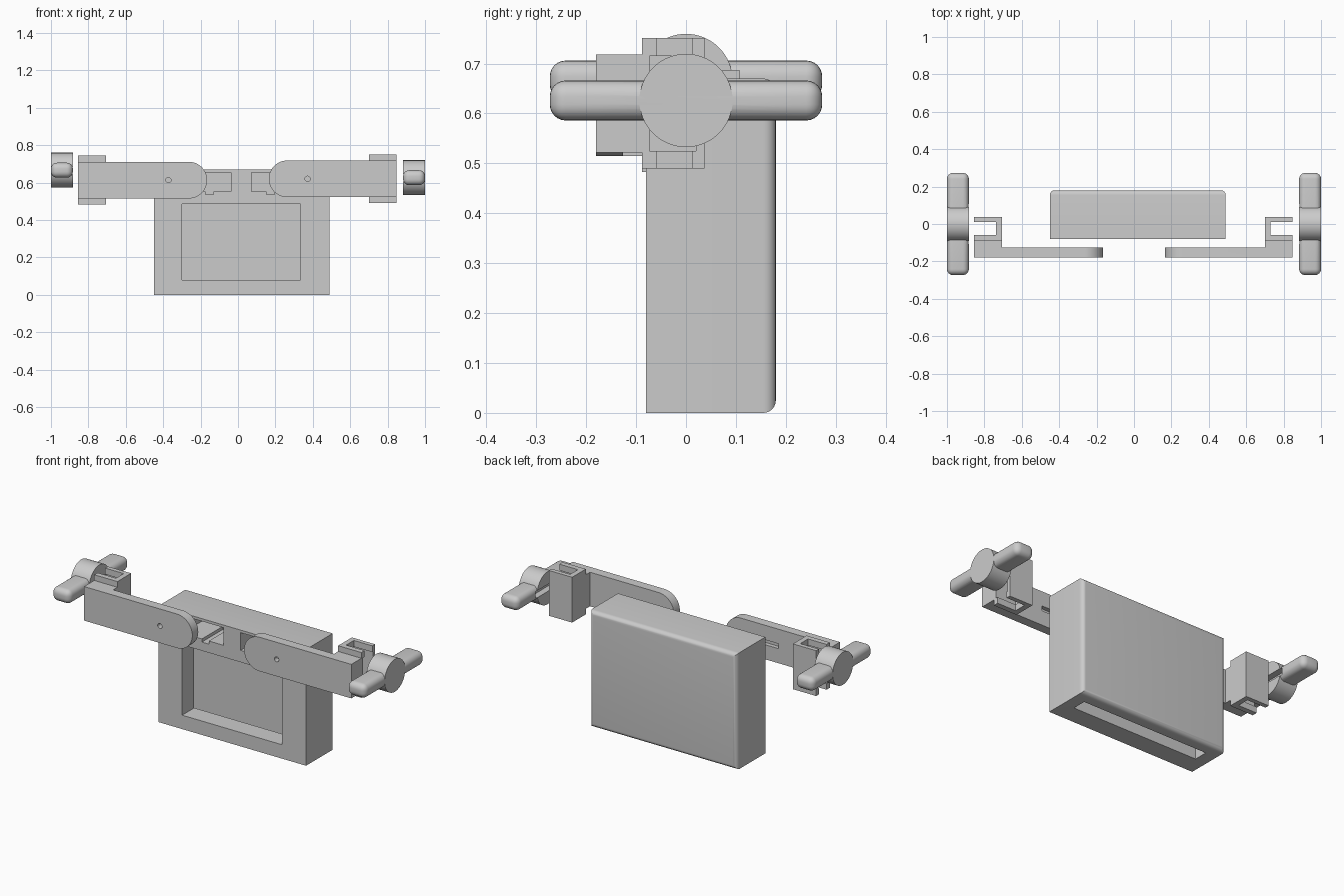
import bpy, bmesh, math
from mathutils import Matrix

if "Cube" in bpy.data.objects:
    bpy.data.objects.remove(bpy.data.objects["Cube"], do_unlink=True)

GREY = (0.6, 0.6, 0.6, 1)
mat = bpy.data.materials.new("plain grey")
mat.use_nodes = True
mat.diffuse_color = GREY
mat.node_tree.nodes["Principled BSDF"].inputs["Base Color"].default_value = GREY


def finish(name, bm):
    me = bpy.data.meshes.new(name)
    bmesh.ops.recalc_face_normals(bm, faces=bm.faces)
    bm.to_mesh(me)
    bm.free()
    me.materials.append(mat)
    ob = bpy.data.objects.new(name, me)
    bpy.context.collection.objects.link(ob)
    return ob


def box(name, xs, ys, zs, round_edges=None, radius=0.03):
    """Box between limits; edges passing the rule are rounded."""
    bm = bmesh.new()
    bmesh.ops.create_cube(bm, size=1)
    for v in bm.verts:
        for i, lim in enumerate((xs, ys, zs)):
            v.co[i] = max(lim) if v.co[i] > 0 else min(lim)
    if round_edges:
        edges = [e for e in bm.edges if all(round_edges(v.co) for v in e.verts)]
        bmesh.ops.bevel(bm, geom=edges, offset=radius, segments=6,
                        profile=0.5, affect='EDGES')
    return finish(name, bm)


def cylinder(name, axis, centre, radius, depth):
    bm = bmesh.new()
    turn = Matrix.Rotation(math.pi / 2, 4, 'Y' if axis == 'X' else 'X')
    bmesh.ops.create_cone(bm, cap_ends=True, segments=64, radius1=radius,
                          radius2=radius, depth=depth,
                          matrix=Matrix.Translation(centre) @ turn)
    return finish(name, bm)


def combine(ob, others, operation):
    """Apply booleans one by one and remove the helper objects."""
    bpy.ops.object.select_all(action='DESELECT')
    bpy.context.view_layer.objects.active = ob
    ob.select_set(True)
    for other in others:
        other.hide_render = True
        mod = ob.modifiers.new("bool", 'BOOLEAN')
        mod.operation, mod.solver, mod.object = operation, 'EXACT', other
        bpy.ops.object.modifier_apply(modifier=mod.name)
        bpy.data.objects.remove(other, do_unlink=True)


def smooth(ob):
    bpy.ops.object.select_all(action='DESELECT')
    bpy.context.view_layer.objects.active = ob
    ob.select_set(True)
    bpy.ops.object.shade_smooth_by_angle(angle=math.radians(30))


# Hollow case: window in front, slot below, two sockets above the window
case = box("case", (-0.45, 0.49), (-0.08, 0.18), (0, 0.67),
           lambda c: c.y > 0.1, 0.025)
cuts = [box("window", (-0.3, 0.335), (-0.2, 0.11), (0.08, 0.485)),
        box("slot", (-0.38, 0.42), (0.03, 0.11), (-0.1, 0.515))]
for inner, outer, foot in ((-0.037, -0.3, -0.152), (0.072, 0.335, 0.174)):
    cuts.append(box("socket", (inner, outer), (-0.2, 0.11), (0.553, 0.655)))
    cuts.append(box("groove", (foot - 0.022, foot + 0.022), (-0.2, 0.11), (0.535, 0.56)))
combine(case, cuts, 'DIFFERENCE')
smooth(case)

# Side assemblies: name, sign, outer edge x, plate height, wing height
for side, s, edge, pz, wz in (("right", -1, 0.855, 0.613, 0.666),
                              ("left", 1, 0.848, 0.62, 0.626)):
    # Flat arm with rounded inner end, pivot hole and rear groove
    tip = s * 0.263
    plate = box(side + "_arm", (tip, s * edge), (-0.18, -0.126), (pz - 0.098, pz + 0.098))
    combine(plate, [cylinder("end", 'Y', (tip, -0.153, pz), 0.098, 0.054)], 'UNION')
    combine(plate, [cylinder("hole", 'Y', (s * 0.372, -0.153, pz), 0.014, 0.2),
                    box("groove", (s * 0.35, s * 0.5), (-0.15, -0.1),
                        (pz - 0.014, pz + 0.014))], 'DIFFERENCE')
    smooth(plate)

    # Block joining the arm to the clip
    box(side + "_spacer", (s * (edge - 0.148), s * edge), (-0.126, -0.085),
        (pz - 0.098, pz + 0.098))

    # Channel clip, open to the outside, wider in the middle
    clip = box(side + "_clip", (s * (edge - 0.148), s * edge), (-0.088, 0.037),
               (pz - 0.13, pz + 0.131))
    combine(clip, [box("channel", (s * (edge - 0.118), s), (-0.058, 0.012), (0, 1)),
                   box("pocket", (s * (edge - 0.13), s), (-0.073, 0.02),
                       (pz - 0.095, pz + 0.095))], 'DIFFERENCE')

    # Wing knob: round hub, two blunt arms, slot on the inner face
    inside = s * 0.883
    knob = box(side + "_wing_knob", (inside, s), (-0.273, 0.273),
               (wz - 0.04, wz + 0.04), lambda c: abs(c.y) > 0.2, 0.032)
    combine(knob, [cylinder("hub", 'X', (s * 0.9415, 0, wz), 0.0935, 0.117)], 'UNION')
    combine(knob, [box("slot", (s * 0.8, s * 0.92), (-0.107, 0.107),
                       (wz - 0.02, wz + 0.02))], 'DIFFERENCE')
    smooth(knob)
